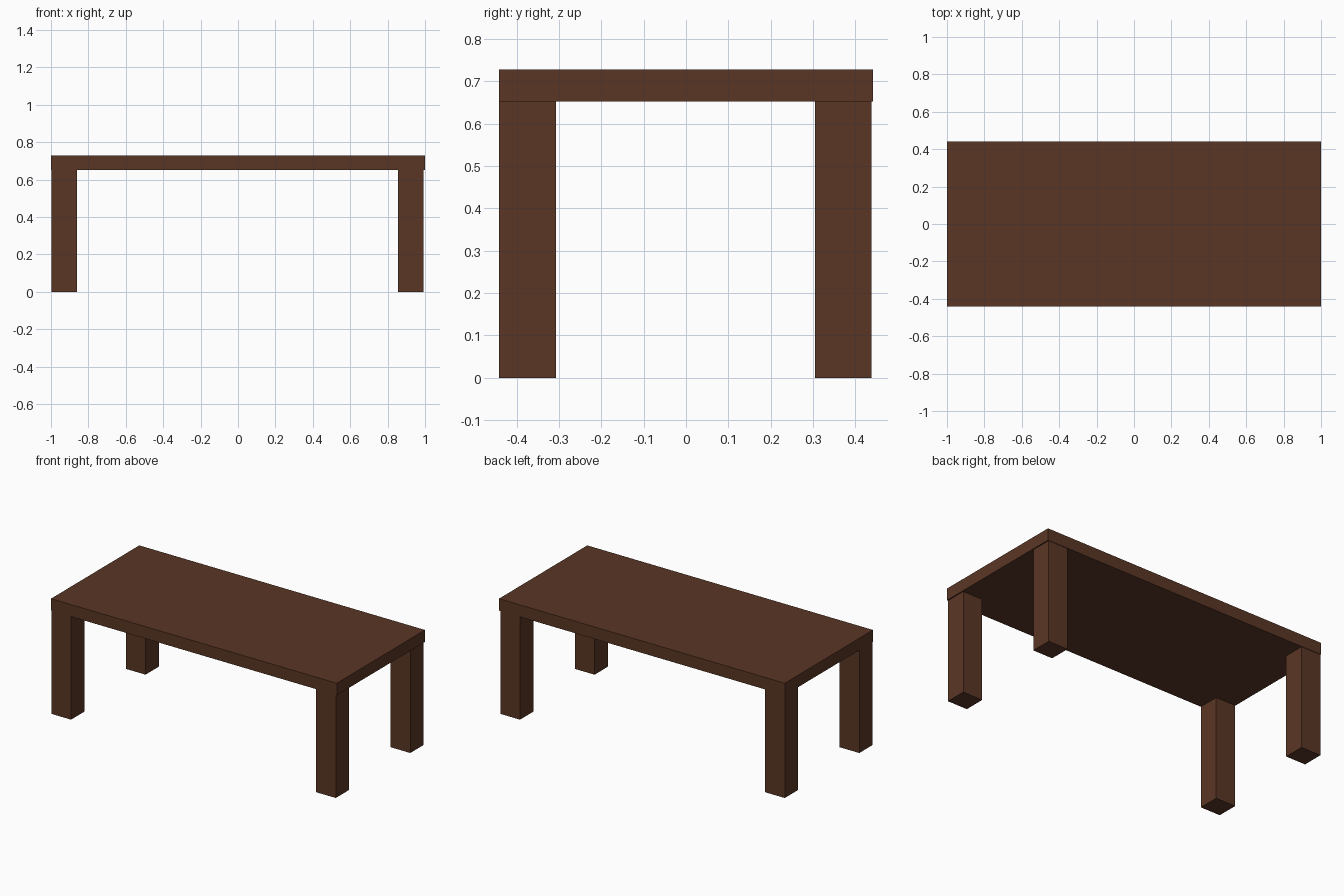
import bpy

if "Cube" in bpy.data.objects:
    bpy.data.objects.remove(bpy.data.objects["Cube"])

wood = bpy.data.materials.new("dark_brown_wood")
wood.diffuse_color = (0.102, 0.037, 0.018, 1.0)
wood.use_nodes = True
wood.node_tree.nodes["Principled BSDF"].inputs["Base Color"].default_value = wood.diffuse_color


def box(name, x, y, z):
    """Box from (min, max) ranges on each axis."""
    ranges = (x, y, z)
    bpy.ops.mesh.primitive_cube_add(size=1)
    ob = bpy.context.object
    ob.name = name
    for v in ob.data.vertices:
        for i, (lo, hi) in enumerate(ranges):
            v.co[i] = lo if v.co[i] < 0 else hi
    ob.data.materials.append(wood)
    return ob


# Table top
box("table_top", (-1.0, 1.0), (-0.441, 0.441), (0.652, 0.728))

# Four corner legs, the right and back ones set in by a hair
for side, x in (("left", (-0.998, -0.86)), ("right", (0.855, 0.993))):
    for end, y in (("front", (-0.441, -0.307)), ("back", (0.304, 0.438))):
        box(f"{end}_{side}_leg", x, y, (0.0, 0.652))
